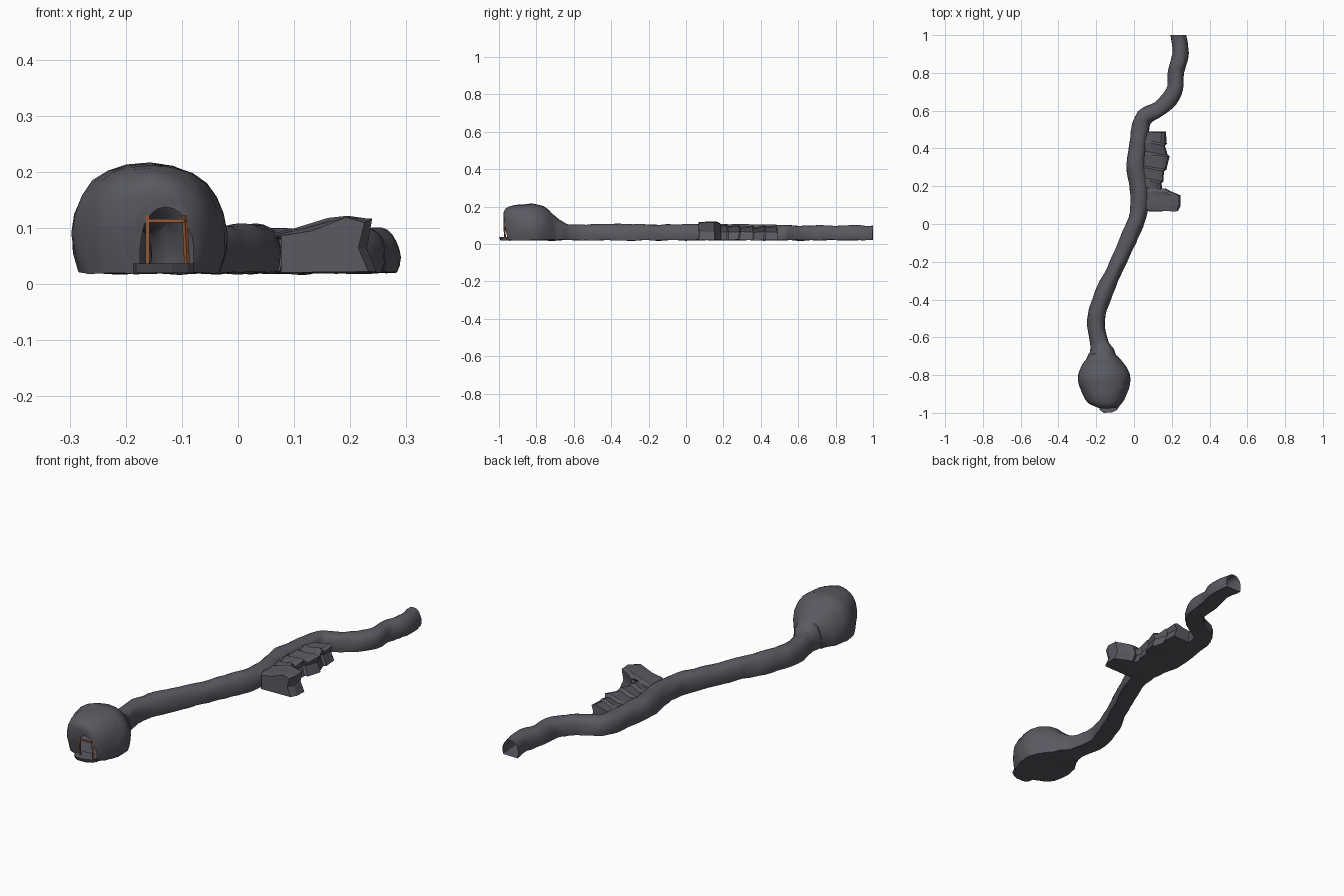
import bpy, bmesh, math
from mathutils import Vector, noise

if "Cube" in bpy.data.objects:
    bpy.data.objects.remove(bpy.data.objects["Cube"])


def material(name, col):
    m = bpy.data.materials.new(name)
    m.diffuse_color = (*col, 1)
    m.use_nodes = True
    m.node_tree.nodes["Principled BSDF"].inputs["Base Color"].default_value = m.diffuse_color
    return m


ROCK = material("dark_rock", (0.10, 0.10, 0.12))
WOOD = material("brown_wood", (0.30, 0.10, 0.04))


def finish(name, bm, mat, angle=None):
    bmesh.ops.recalc_face_normals(bm, faces=bm.faces)
    me = bpy.data.meshes.new(name)
    bm.to_mesh(me)
    bm.free()
    ob = bpy.data.objects.new(name, me)
    bpy.context.collection.objects.link(ob)
    me.materials.append(mat)
    if angle:
        bpy.ops.object.select_all(action='DESELECT')
        ob.select_set(True)
        bpy.context.view_layer.objects.active = ob
        bpy.ops.object.shade_smooth_by_angle(angle=math.radians(angle))
    return ob


def rough(p, amp, freq):
    return p + noise.noise_vector(p * freq) * amp


def catmull(rows, steps):
    out = []
    for i in range(len(rows) - 1):
        a, b, c, d = (rows[max(0, min(len(rows) - 1, i + k))] for k in (-1, 0, 1, 2))
        for s in range(steps):
            t = s / steps
            out.append([0.5 * (2 * q + (r - p) * t + (2 * p - 5 * q + 4 * r - w) * t * t
                               + (3 * q - p - 3 * r + w) * t ** 3)
                        for p, q, r, w in zip(a, b, c, d)])
    return out + [list(rows[-1])]


# Tunnel stations, back to front: x, y, half width, roof height
tunnel = [(.234, 1.0, .042, .098), (.247, .91, .043, .1), (.222, .81, .043, .1),
          (.212, .70, .043, .1), (.145, .618, .042, .098), (.055, .565, .045, .1),
          (.032, .48, .047, .104), (.012, .31, .052, .106), (.03, .18, .05, .105),
          (.022, .05, .045, .105), (-.03, -.085, .044, .105), (-.092, -.22, .043, .104),
          (-.165, -.38, .047, .107), (-.202, -.51, .047, .105), (-.182, -.63, .048, .106)]
# Domed chamber stations
chamber = [(-.165, -.70, .08, .15), (-.16, -.755, .12, .195), (-.159, -.81, .138, .214),
           (-.157, -.87, .13, .214), (-.154, -.92, .103, .198), (-.143, -.945, .068, .168),
           (-.128, -.952, .046, .138)]
stations = catmull(tunnel + chamber, 5)
FLOOR = .021
N = 16

# Cave shell: one arched tube swelling into the dome, open at both ends
bm = bmesh.new()
rings = []
for i, (x, y, hw, top) in enumerate(stations):
    a, b = stations[max(0, i - 1)], stations[min(len(stations) - 1, i + 1)]
    t = Vector((b[0] - a[0], b[1] - a[1])).normalized()
    if y < -.68:
        t = Vector((0, -1))
    side = Vector((-t.y, t.x, 0))
    h = top - FLOOR
    zc = FLOOR + .3 * h
    shear = .22 * min(1, max(0, (-y - .87) / .07))
    ring = []
    for k in range(N + 1):
        ang = math.radians(-25 + 230 * k / N)
        c, s = math.cos(ang), math.sin(ang)
        u = hw * math.copysign(abs(c) ** .85, c)
        z = zc + (top - zc) * s ** .92 if s > 0 else zc + .3 * h * s / math.sin(math.radians(25))
        ring.append((u, z))
    ring += [(-hw * f, FLOOR - .001) for f in (.5, 0, -.5)]
    vs = []
    for u, z in ring:
        p = Vector((x, y, z)) + side * u
        p.y -= shear * (z - FLOOR)
        q = rough(rough(p, .005, 14), .0025, 45)
        if i == 0:
            q.y = 1.0
        vs.append(bm.verts.new(q))
    rings.append(vs)
for a, b in zip(rings, rings[1:]):
    for k in range(len(a)):
        j = (k + 1) % len(a)
        bm.faces.new((a[k], a[j], b[j], b[k]))
# Open the wall where the side alcove joins
mouth = [f for f in bm.faces if .1 < f.calc_center_median().y < .46
         and f.calc_center_median().x > .047 and .025 < f.calc_center_median().z < .085]
bmesh.ops.delete(bm, geom=mouth, context='FACES')
finish("cave_tunnel_and_chamber", bm, ROCK, 22)

# Side alcove: jagged loft along y: y, right edge x, roof at valley, roof at right
alcove = [(.068, .232, .095, .117), (.10, .246, .097, .12), (.15, .243, .098, .121),
          (.172, .195, .096, .119), (.188, .168, .088, .108), (.195, .15, .08, .098),
          (.235, .143, .09, .102), (.245, .155, .08, .092), (.30, .16, .092, .102),
          (.31, .172, .078, .09), (.375, .188, .09, .1), (.385, .178, .076, .088),
          (.435, .162, .088, .1), (.445, .17, .08, .092), (.487, .168, .09, .1)]
bm = bmesh.new()
rows = []
for i, (y, xr, zv, zr) in enumerate(alcove):
    xl = .075 if y < .1 or y > .47 else .05
    skew = .02 if .19 < y < .45 else 0
    prof = [(xl, FLOOR), (xl, .085), (xl + .35 * (xr - xl), zv), (xl + .75 * (xr - xl), zr),
            (xr - .006, zr - .006), (xr - .016, .065), (xr, FLOOR)]
    rows.append([bm.verts.new(rough(Vector((x, y - skew * (x - xl) / (xr - xl), z)), .006, 30))
                 for x, z in prof])
for a, b in zip(rows, rows[1:]):
    for k in range(1, 7):
        j = (k + 1) % 7
        bm.faces.new((a[k], a[j], b[j], b[k]))
for r in (rows[0], rows[-1]):
    bm.faces.new(r)
finish("side_alcove", bm, ROCK)

# Threshold slab and low rubble at the entrance
bm = bmesh.new()
outline = [(-.19, -.93), (-.182, -.985), (-.16, -1.0), (-.118, -.998), (-.09, -.985),
           (-.078, -.965), (-.085, -.93)]
low = [bm.verts.new((x, y + .008, .02)) for x, y in outline]
high = [bm.verts.new((x, y, .037)) for x, y in outline]
bm.faces.new(low)
bm.faces.new(high)
for k in range(len(outline)):
    j = (k + 1) % len(outline)
    bm.faces.new((low[k], low[j], high[j], high[k]))
finish("entrance_threshold", bm, ROCK)


# Timber door frame
def beam(name, p, q, w):
    p, q = Vector(p), Vector(q)
    bm = bmesh.new()
    bmesh.ops.create_cube(bm, size=1)
    bmesh.ops.scale(bm, vec=(w, w, (q - p).length), verts=bm.verts)
    rot = (q - p).to_track_quat('Z', 'Y').to_matrix()
    bmesh.ops.rotate(bm, matrix=rot, verts=bm.verts)
    bmesh.ops.translate(bm, vec=(p + q) / 2, verts=bm.verts)
    finish(name, bm, WOOD)


beam("left_door_post", (-.161, -.968, .036), (-.161, -.972, .122), .007)
beam("right_door_post", (-.091, -.968, .036), (-.095, -.972, .122), .007)
beam("door_lintel", (-.164, -.972, .113), (-.091, -.972, .113), .006)
